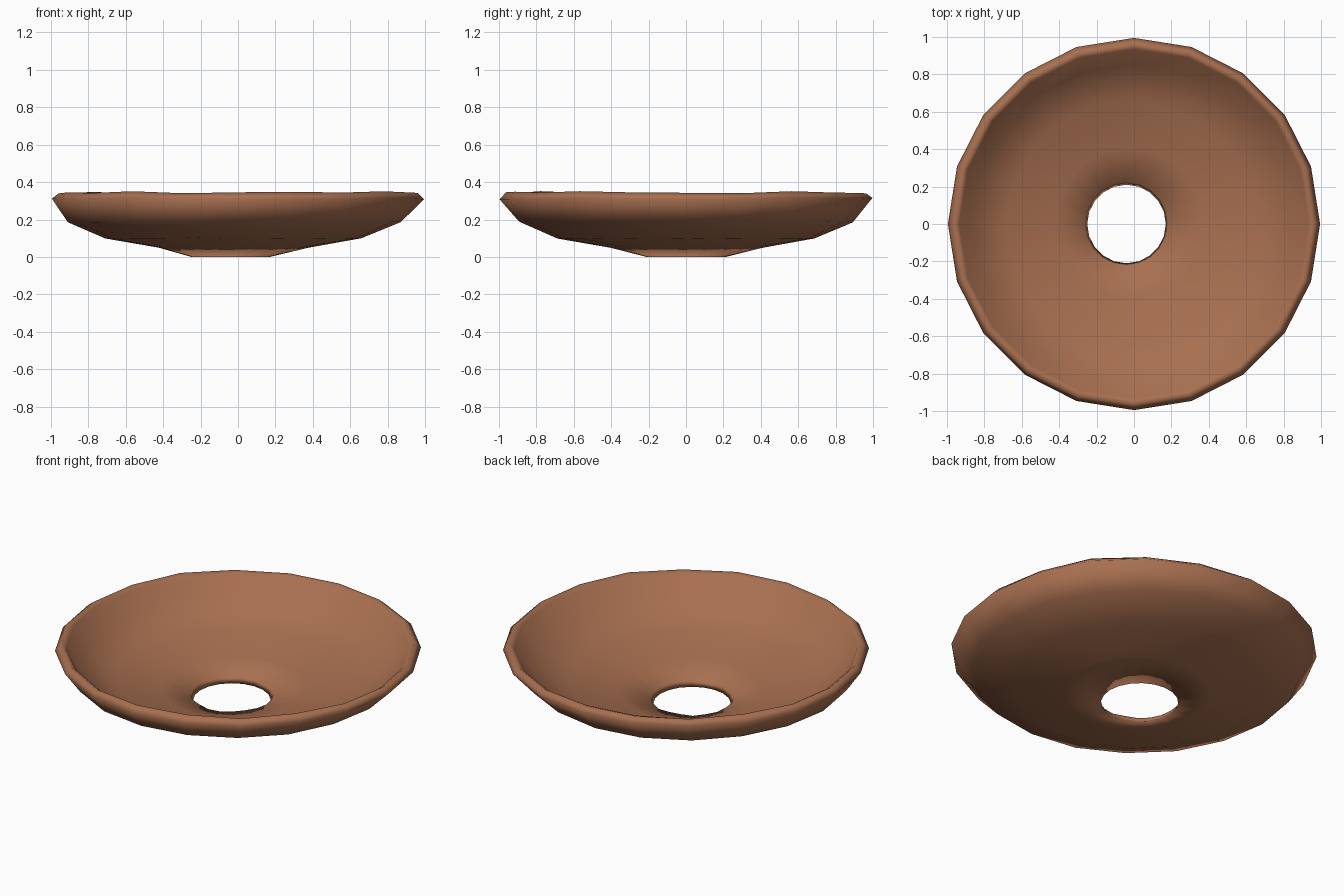
import bpy
import bmesh
import math
import random

random.seed(4)
SIDES = 20

if "Cube" in bpy.data.objects:
    bpy.data.objects.remove(bpy.data.objects["Cube"], do_unlink=True)

clay = bpy.data.materials.new("terracotta_clay")
clay.use_nodes = True
colour = (0.39, 0.16, 0.08, 1)
clay.diffuse_color = colour
clay.node_tree.nodes["Principled BSDF"].inputs["Base Color"].default_value = colour

# Closed wall section: radius, height, sideways shift, unevenness
section = [
    (0.21, 0.0, -0.04, 0.0),
    (0.40, 0.05, -0.025, 0.003),
    (0.685, 0.10, -0.025, 0.003),
    (0.89, 0.187, -0.02, 0.003),
    (0.995, 0.312, 0.0, 0.004),
    (0.96, 0.345, 0.0, 0.006),
    (0.935, 0.328, 0.0, 0.006),
    (0.85, 0.21, -0.015, 0.003),
    (0.66, 0.13, -0.025, 0.003),
    (0.40, 0.078, -0.025, 0.003),
    (0.225, 0.032, -0.04, 0.004),
]

# Dish: revolve the section around its open centre
bm = bmesh.new()
rings = []
for radius, height, shift, wobble in section:
    ring = []
    for i in range(SIDES):
        a = math.tau * i / SIDES
        z = height + random.uniform(-wobble, wobble)
        ring.append(bm.verts.new((shift + radius * math.cos(a), radius * math.sin(a), z)))
    rings.append(ring)

for k, ring in enumerate(rings):
    following = rings[(k + 1) % len(rings)]
    for i in range(SIDES):
        j = (i + 1) % SIDES
        face = bm.faces.new((ring[i], ring[j], following[j], following[i]))
        face.smooth = True
bmesh.ops.recalc_face_normals(bm, faces=bm.faces)

mesh = bpy.data.meshes.new("clay_dish")
bm.to_mesh(mesh)
bm.free()
mesh.materials.append(clay)
dish = bpy.data.objects.new("clay_dish", mesh)
bpy.context.collection.objects.link(dish)
